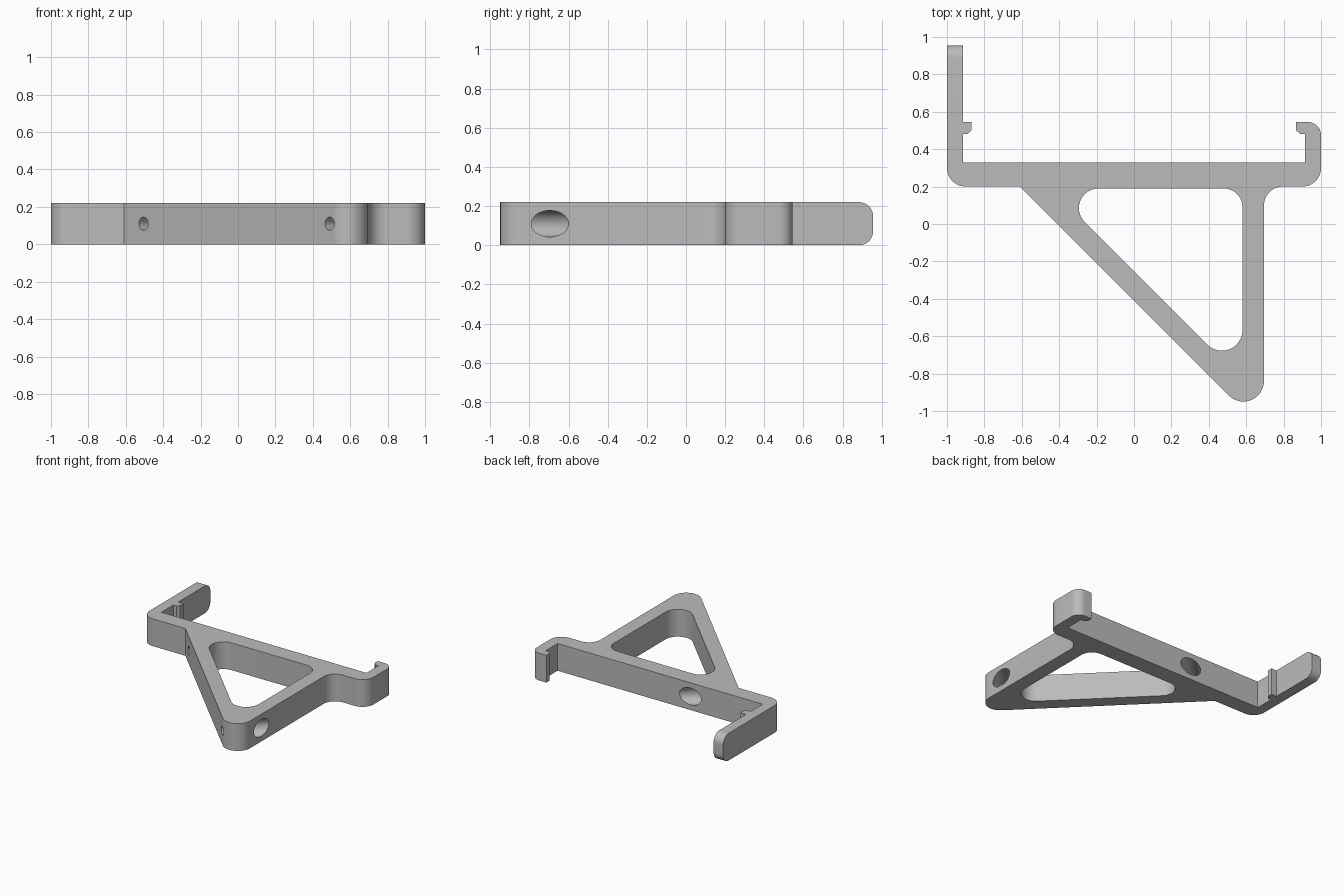
import bpy, bmesh, math
from mathutils import Vector

HEIGHT = 0.22

cube = bpy.data.objects.get("Cube")
if cube:
    bpy.data.objects.remove(cube, do_unlink=True)

grey = bpy.data.materials.new("grey plastic")
grey.use_nodes = True
grey.diffuse_color = (0.5, 0.5, 0.5, 1)
grey.node_tree.nodes["Principled BSDF"].inputs["Base Color"].default_value = (0.5, 0.5, 0.5, 1)


def rounded(corners, steps=12):
    """Outline from (x, y, radius) corners, each filleted by its radius."""
    points = []
    for i, (x, y, r) in enumerate(corners):
        p = Vector((x, y))
        if r == 0:
            points.append(p)
            continue
        a = (Vector(corners[i - 1][:2]) - p).normalized()
        b = (Vector(corners[(i + 1) % len(corners)][:2]) - p).normalized()
        half = a.angle(b) / 2
        centre = p + (a + b).normalized() * r / math.sin(half)
        start = p + a * r / math.tan(half) - centre
        end = p + b * r / math.tan(half) - centre
        sweep = start.angle_signed(end)
        for k in range(steps + 1):
            t = -sweep * k / steps
            c, s = math.cos(t), math.sin(t)
            points.append(centre + Vector((start.x * c - start.y * s, start.x * s + start.y * c)))
    return points


def prism(name, outline, z0, z1, tip_y=None):
    """Extruded outline; edges lying across the tip can be rounded over."""
    bm = bmesh.new()
    face = bm.faces.new([bm.verts.new((p.x, p.y, z0)) for p in outline])
    new = bmesh.ops.extrude_face_region(bm, geom=[face])["geom"]
    for v in new:
        if isinstance(v, bmesh.types.BMVert):
            v.co.z = z1
    bmesh.ops.recalc_face_normals(bm, faces=bm.faces)
    if tip_y is not None:
        tip = [e for e in bm.edges
               if all(abs(v.co.y - tip_y) < 1e-4 for v in e.verts)
               and abs(e.verts[0].co.z - e.verts[1].co.z) < 1e-4]
        bmesh.ops.bevel(bm, geom=tip, offset=0.07, segments=10, profile=0.5, affect='EDGES')
    mesh = bpy.data.meshes.new(name)
    bm.to_mesh(mesh)
    bm.free()
    obj = bpy.data.objects.new(name, mesh)
    bpy.context.collection.objects.link(obj)
    mesh.materials.append(grey)
    return obj


def bore(name, start, end, radius):
    """Horizontal cylinder between two plan points at mid height."""
    a, b = Vector((*start, HEIGHT / 2)), Vector((*end, HEIGHT / 2))
    bpy.ops.mesh.primitive_cylinder_add(vertices=48, radius=radius, depth=(b - a).length,
                                        location=(a + b) / 2)
    obj = bpy.context.object
    obj.name = name
    obj.rotation_euler = (b - a).to_track_quat('Z', 'Y').to_euler()
    obj.data.materials.append(grey)
    return obj


def cut(target, cutter):
    cutter.hide_render = True
    mod = target.modifiers.new(cutter.name, 'BOOLEAN')
    mod.operation, mod.solver, mod.object = 'DIFFERENCE', 'EXACT', cutter
    bpy.context.view_layer.update()
    bpy.ops.object.select_all(action='DESELECT')
    bpy.context.view_layer.objects.active = target
    target.select_set(True)
    bpy.ops.object.modifier_apply(modifier=mod.name)
    bpy.data.objects.remove(cutter, do_unlink=True)


# Bracket body: long arm, back bar, hook arm and triangular brace
body = [
    (-1, 0.955, 0), (-1, 0.2, 0.1), (-0.61, 0.2, 0),
    (0.695, -1.105, 0.11), (0.695, 0.2, 0.1),
    (1, 0.2, 0.1), (1, 0.545, 0.07),
    (0.865, 0.545, 0), (0.865, 0.503, 0), (0.888, 0.482, 0), (0.915, 0.482, 0),
    (0.915, 0.33, 0), (-0.915, 0.33, 0),
    (-0.915, 0.482, 0), (-0.888, 0.482, 0), (-0.868, 0.503, 0), (-0.868, 0.545, 0),
    (-0.915, 0.545, 0), (-0.915, 0.955, 0),
]
bracket = prism("bracket", rounded(body), 0, HEIGHT, tip_y=0.955)

# Triangular window in the brace
window = [(-0.443, 0.19, 0.105), (0.58, 0.19, 0.1), (0.58, -0.833, 0.11)]
cut(bracket, prism("window_cutter", rounded(window), -0.1, HEIGHT + 0.1))

# Two slanted screw holes: wide for the driver, narrow through the mounting face
for x, y, reach in ((0.49, -0.90, 0.35), (-0.505, 0.095, 0.4)):
    seat = 0.053
    cut(bracket, bore("driver_cutter", (x + seat, y + seat), (x + reach, y + reach), 0.0675))
    cut(bracket, bore("screw_cutter", (x - 0.05, y - 0.05), (x + 0.1, y + 0.1), 0.035))

bpy.ops.object.shade_smooth_by_angle(angle=math.radians(30))
